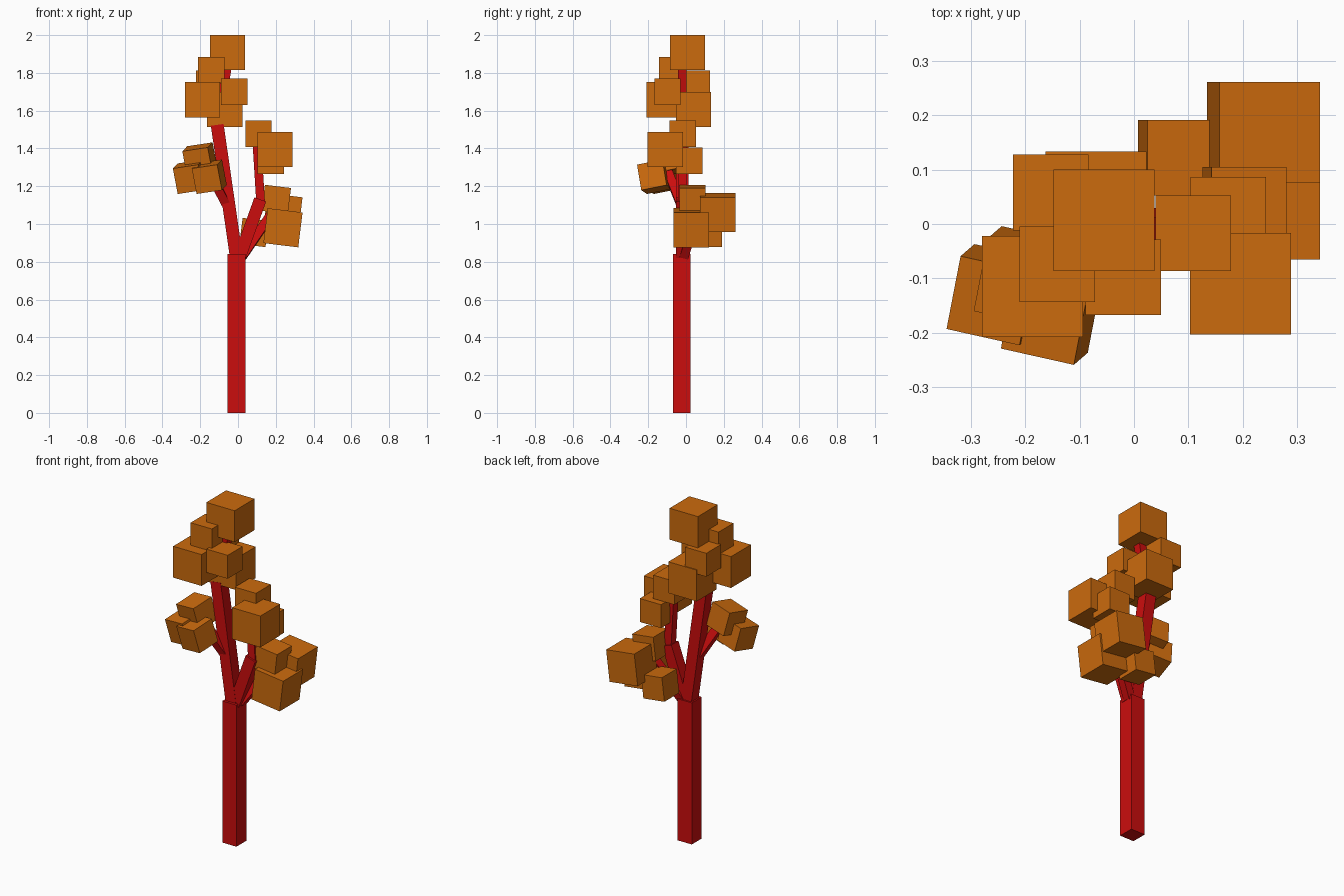
import bpy
from math import radians
from mathutils import Vector, Euler, Matrix

if "Cube" in bpy.data.objects:
    bpy.data.objects.remove(bpy.data.objects["Cube"])


def material(name, rgb):
    m = bpy.data.materials.new(name)
    m.diffuse_color = (*rgb, 1)
    m.use_nodes = True
    m.node_tree.nodes["Principled BSDF"].inputs["Base Color"].default_value = m.diffuse_color
    return m


bark = material("red bark", (0.60, 0.004, 0.004))
leaf = material("orange leaf", (0.60, 0.145, 0.004))


def block(name, matrix, size, mat):
    bpy.ops.mesh.primitive_cube_add(size=1)
    ob = bpy.context.object
    ob.name = name
    ob.matrix_world = matrix @ Matrix.Diagonal((*size, 1))
    ob.data.materials.append(mat)


def limb(name, a, b, width):
    """Square beam running from a to b."""
    a, b = Vector(a), Vector(b)
    d = b - a
    rot = Vector((0, 0, 1)).rotation_difference(d).to_matrix().to_4x4()
    block(name, Matrix.Translation((a + b) / 2) @ rot, (width, width, d.length), bark)


# Trunk and branches
limb("trunk", (-0.008, -0.023, 0), (-0.008, -0.023, 0.84), 0.093)
limb("left_branch", (-0.008, -0.02, 0.82), (-0.11, -0.02, 1.525), 0.068)
limb("crown_branch", (-0.11, -0.02, 1.50), (-0.055, -0.02, 1.84), 0.046)
limb("left_twig", (-0.065, -0.03, 1.11), (-0.165, -0.105, 1.30), 0.046)
limb("right_branch", (0.01, -0.02, 0.83), (0.118, -0.02, 1.13), 0.066)
limb("right_upper_branch", (0.12, -0.02, 1.11), (0.10, -0.018, 1.43), 0.046)
limb("right_twig", (0.025, -0.01, 0.83), (0.18, 0.06, 1.06), 0.046)

# Leaf cubes: clusters share one tilt; each cube is a centre and a size
BIG, SMALL = 0.186, 0.139
clusters = {
    "crown_leaf": ((0, 0, 0), [
        ((-0.055, 0.007, 1.907), BIG), ((-0.187, -0.115, 1.658), BIG),
        ((-0.070, 0.040, 1.606), BIG), ((-0.141, -0.074, 1.815), SMALL),
        ((-0.020, -0.098, 1.700), SMALL), ((-0.153, 0.058, 1.743), SMALL)]),
    "right_upper_leaf": ((0, 0, 0), [
        ((0.196, -0.110, 1.394), BIG), ((0.109, -0.017, 1.478), SMALL),
        ((0.173, 0.017, 1.335), SMALL)]),
    "right_lower_leaf": ((0, 7, 0), [
        ((0.238, 0.028, 0.980), BIG), ((0.238, 0.168, 1.060), BIG),
        ((0.203, 0.035, 1.130), SMALL), ((0.085, 0.122, 0.955), SMALL)]),
    "left_leaf": ((11.3, -8.5, -12.6), [
        ((-0.252, -0.130, 1.250), SMALL), ((-0.152, -0.166, 1.250), SMALL),
        ((-0.202, -0.097, 1.341), SMALL)]),
}
for name, (tilt, cubes) in clusters.items():
    rot = Euler([radians(t) for t in tilt]).to_matrix().to_4x4()
    for centre, s in cubes:
        block(name, Matrix.Translation(centre) @ rot, (s, s, s), leaf)
